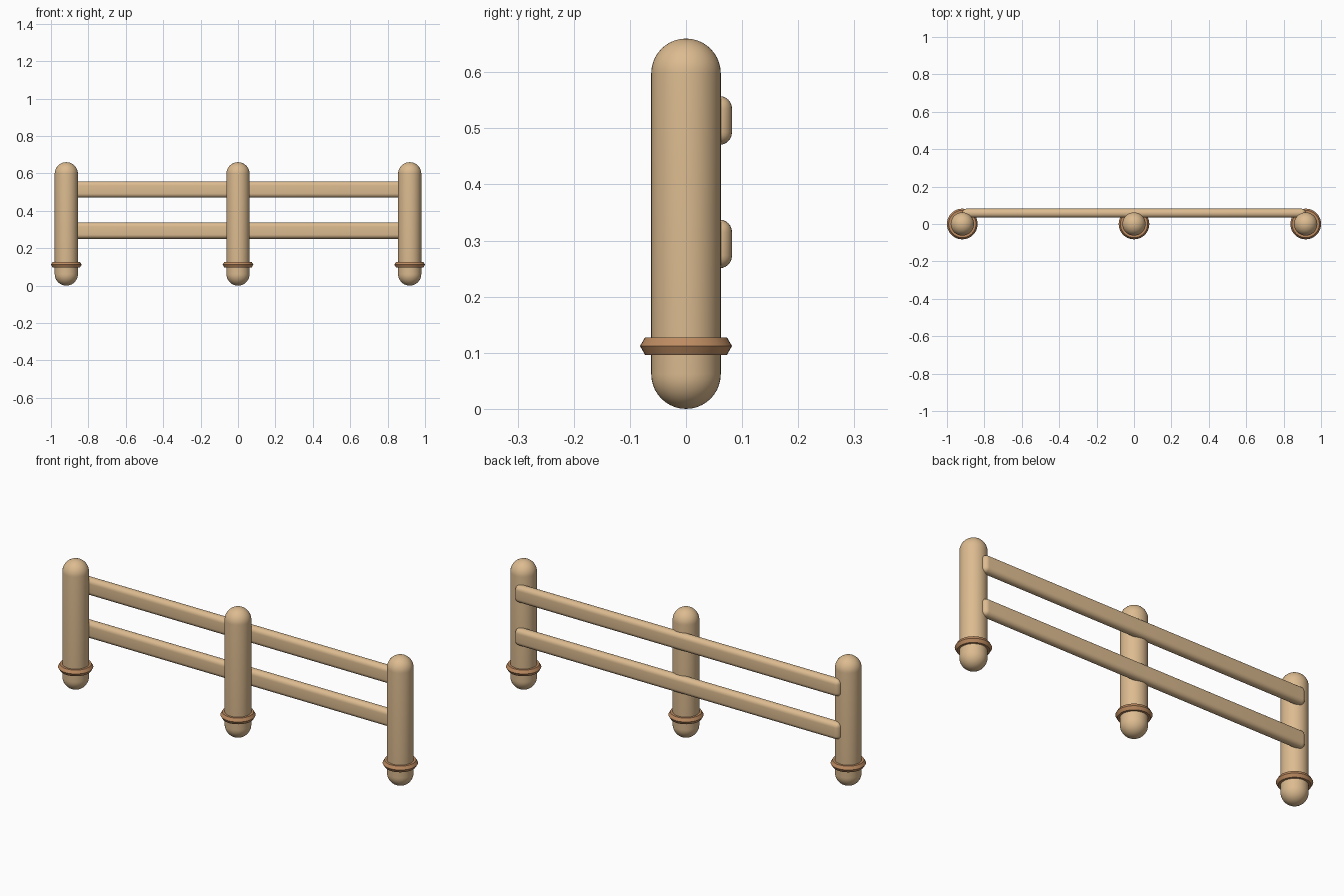
import bpy, bmesh, math

cube = bpy.data.objects.get("Cube")
if cube:
    bpy.data.objects.remove(cube, do_unlink=True)

POST_X = 0.918
POST_R = 0.062
HEIGHT = 0.66


def material(name, rgb):
    mat = bpy.data.materials.new(name)
    mat.use_nodes = True
    mat.diffuse_color = (*rgb, 1)
    mat.node_tree.nodes["Principled BSDF"].inputs["Base Color"].default_value = (*rgb, 1)
    return mat


tan = material("tan wood", (0.72, 0.5, 0.28))
brown = material("brown band", (0.51, 0.26, 0.12))


def finish(bm, name, mat, location):
    bmesh.ops.recalc_face_normals(bm, faces=bm.faces)
    mesh = bpy.data.meshes.new(name)
    bm.to_mesh(mesh)
    bm.free()
    obj = bpy.data.objects.new(name, mesh)
    bpy.context.collection.objects.link(obj)
    obj.location = location
    mesh.materials.append(mat)
    bpy.ops.object.select_all(action="DESELECT")
    obj.select_set(True)
    bpy.context.view_layer.objects.active = obj
    bpy.ops.object.shade_smooth_by_angle(angle=math.radians(35))
    return obj


def lathe(name, profile, mat, location, closed=False, steps=40):
    """Spin a radius/height profile around the vertical axis."""
    bm = bmesh.new()
    verts = [bm.verts.new((r, 0, z)) for r, z in profile]
    edges = [bm.edges.new(pair) for pair in zip(verts, verts[1:])]
    if closed:
        edges.append(bm.edges.new((verts[-1], verts[0])))
    bmesh.ops.spin(bm, geom=verts + edges, axis=(0, 0, 1), cent=(0, 0, 0),
                   angle=math.tau, steps=steps)
    bmesh.ops.remove_doubles(bm, verts=bm.verts, dist=0.0001)
    return finish(bm, name, mat, location)


# Capsule profile for posts, hexagonal section for the bands
arc = [i * math.pi / 20 for i in range(11)]
lower = [(POST_R * math.sin(a), POST_R * (1 - math.cos(a))) for a in arc]
post_profile = lower + [(r, HEIGHT - z) for r, z in reversed(lower)]
band_profile = [(0.064 + 0.018 * math.cos(i * math.tau / 6),
                 0.018 * math.sin(i * math.tau / 6)) for i in range(6)]

for side, x in (("right", -POST_X), ("middle", 0), ("left", POST_X)):
    lathe(side + "_post", post_profile, tan, (x, 0, 0))
    lathe(side + "_band", band_profile, brown, (x, 0, 0.112), closed=True)

# Rounded rails fixed to the back of the posts
for name, z in (("lower_rail", 0.294), ("upper_rail", 0.514)):
    bm = bmesh.new()
    bmesh.ops.create_cube(bm, size=1)
    bmesh.ops.scale(bm, vec=(2 * POST_X, 0.048, 0.087), verts=bm.verts)
    bmesh.ops.bevel(bm, geom=bm.edges[:], offset=0.0225, segments=6,
                    profile=0.5, affect="EDGES")
    finish(bm, name, tan, (0, 0.058, z))
